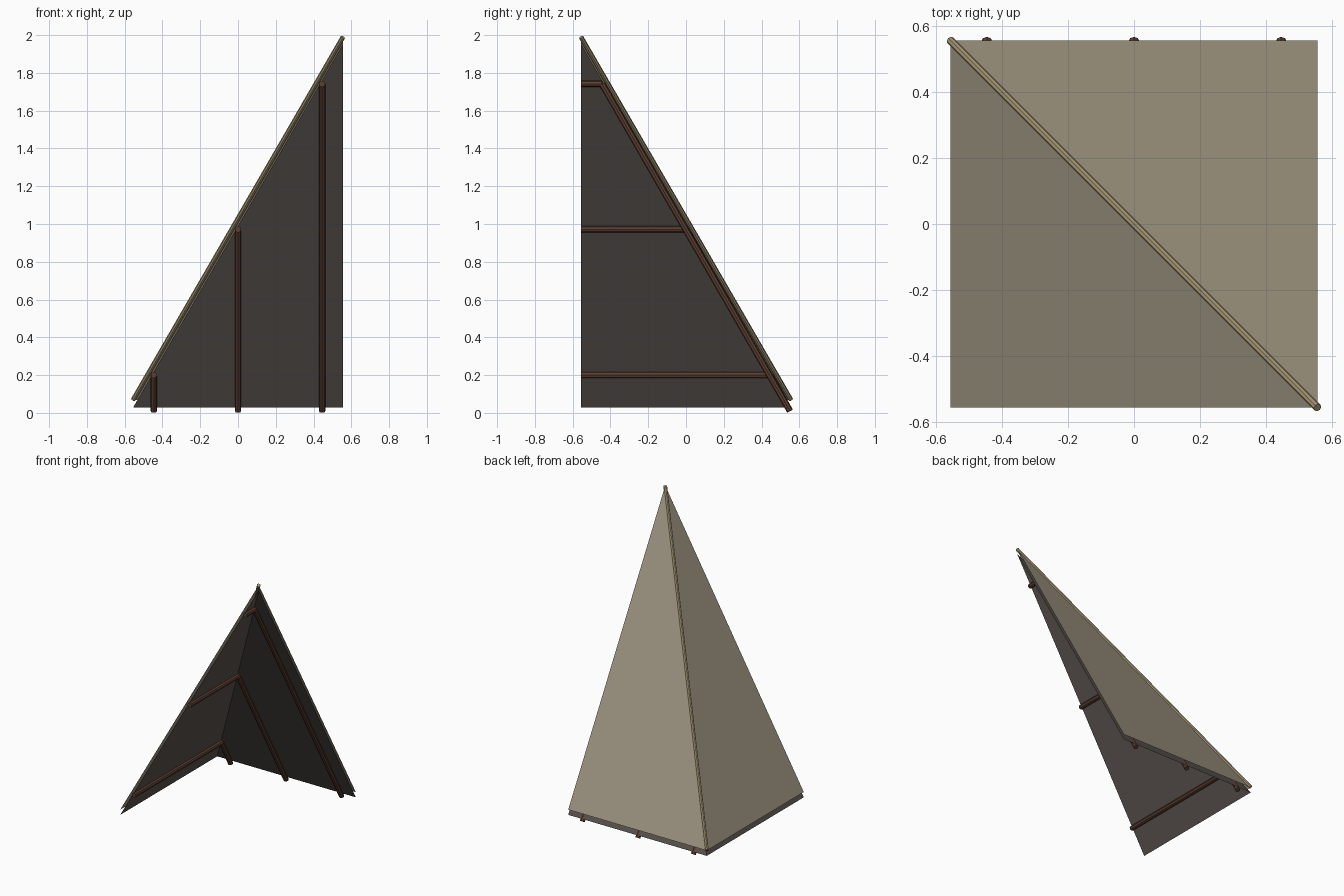
import bpy, bmesh, math
from mathutils import Vector

if "Cube" in bpy.data.objects:
    bpy.data.objects.remove(bpy.data.objects["Cube"])

H = 0.555                 # half width of the square plan
T = math.tan(math.radians(60))   # roof pitch


def material(name, rgb):
    m = bpy.data.materials.new(name)
    m.diffuse_color = (*rgb, 1)
    m.use_nodes = True
    m.node_tree.nodes["Principled BSDF"].inputs["Base Color"].default_value = m.diffuse_color
    return m


shingle = material("shingle", (0.33, 0.29, 0.21))
lining = material("lining", (0.10, 0.085, 0.075))
timber = material("timber", (0.11, 0.05, 0.033))
cap = material("cap", (0.36, 0.29, 0.17))


def finish(name, bm, mat):
    me = bpy.data.meshes.new(name)
    bm.to_mesh(me)
    bm.free()
    me.materials.append(mat)
    ob = bpy.data.objects.new(name, me)
    bpy.context.collection.objects.link(ob)
    return ob


def slopes(name, eave, mat, up):
    """Two triangular slopes meeting on the diagonal hip."""
    bm = bmesh.new()
    apex = bm.verts.new((H, -H, eave + 2 * H * T))
    corner, back, left = (bm.verts.new((x, y, eave)) for x, y in
                          ((-H, H), (H, H), (-H, -H)))
    for tri in ((apex, back, corner), (apex, corner, left)):
        f = bm.faces.new(tri)
        f.normal_update()
        if (f.normal.z > 0) != up:
            f.normal_flip()
    return finish(name, bm, mat)


def pole(name, a, b, r, mat, sides=8):
    a, b = Vector(a), Vector(b)
    bm = bmesh.new()
    bmesh.ops.create_cone(bm, cap_ends=True, segments=sides,
                          radius1=r, radius2=r, depth=(b - a).length)
    ob = finish(name, bm, mat)
    ob.location = (a + b) / 2
    ob.rotation_mode = 'QUATERNION'
    ob.rotation_quaternion = (b - a).to_track_quat('Z', 'Y')
    return ob


# Outer roof covering and inner lining
slopes("roof_covering", 0.067, shingle, True)
slopes("roof_lining", 0.029, lining, False)

# Ridge pole along the hip
pole("hip_pole", (-H, H, 0.07), (H, -H, 0.07 + 2 * H * T - 0.004), 0.0125, cap)

# Rafters under the back slope, purlins under the left slope
for i, x in enumerate((-0.445, 0, 0.445)):
    z = 0.01 + (H + x) * T
    pole(f"rafter_{i}", (x, 0.551, 0.009), (x, -x, z), 0.017, timber)
    pole(f"purlin_{i}", (x, -H, z), (x, -x, z), 0.017, timber)
